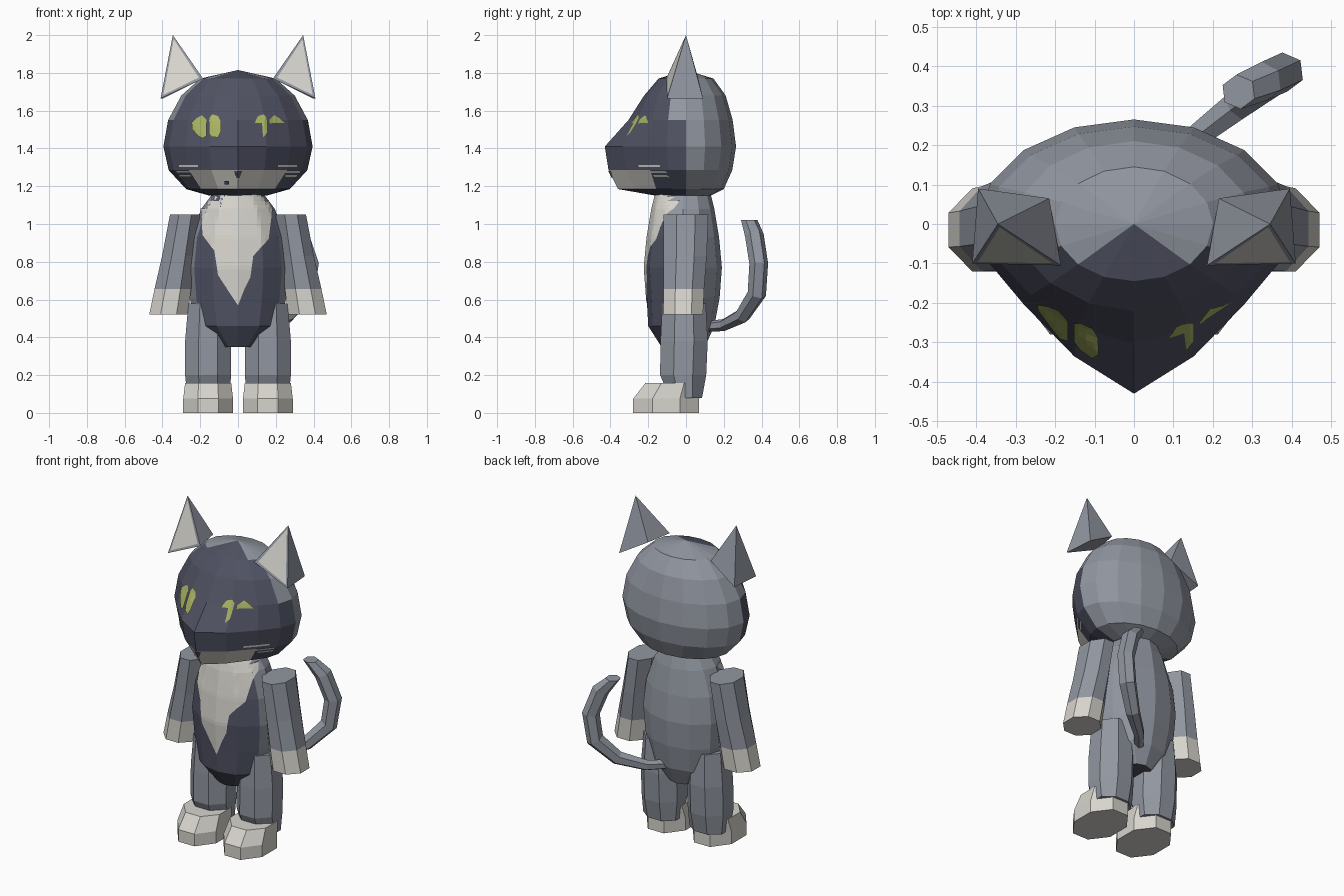
import bpy, bmesh, math
from mathutils import Vector
from mathutils.bvhtree import BVHTree

if "Cube" in bpy.data.objects:
    bpy.data.objects.remove(bpy.data.objects["Cube"])


def material(name, rgb):
    m = bpy.data.materials.new(name)
    m.diffuse_color = (*rgb, 1)
    m.use_nodes = True
    m.node_tree.nodes["Principled BSDF"].inputs["Base Color"].default_value = m.diffuse_color
    return m


GREY = material("grey_fur", (0.283, 0.305, 0.352))
DARK = material("dark_fur", (0.08, 0.085, 0.125))
LIGHT = material("light_fur", (0.68, 0.66, 0.61))
YELLOW = material("yellow_eye", (0.40, 0.456, 0.127))
MATS = [GREY, DARK, LIGHT, YELLOW]


def finish(name, bm, fix=True):
    if fix:
        bmesh.ops.recalc_face_normals(bm, faces=bm.faces)
    me = bpy.data.meshes.new(name)
    bm.to_mesh(me)
    bm.free()
    for m in MATS:
        me.materials.append(m)
    ob = bpy.data.objects.new(name, me)
    bpy.context.collection.objects.link(ob)
    return ob


def loft(name, rings, colour=lambda band, angle: 0, end_colour=(0, 0), poles=None):
    """Skin rings of points; colour by band and angle away from the front."""
    bm = bmesh.new()
    loops = [[bm.verts.new(p) for p in r] for r in rings]
    n = len(loops[0])

    def angle(i):
        a = (i + 0.5) * 360 / n
        return min(a, 360 - a)

    for b in range(len(loops) - 1):
        for i in range(n):
            j = (i + 1) % n
            f = bm.faces.new((loops[b][i], loops[b][j], loops[b + 1][j], loops[b + 1][i]))
            f.material_index = colour(b, angle(i))
    for e, loop in enumerate((loops[0], loops[-1])):
        if poles:
            p = bm.verts.new(poles[e])
            for i in range(n):
                f = bm.faces.new((loop[i], loop[(i + 1) % n], p))
                f.material_index = colour(-1 if e == 0 else len(loops) - 1, angle(i))
        else:
            bm.faces.new(loop).material_index = end_colour[e]
    return finish(name, bm)


def oval(cx, cy, z, rx, ry, n=8, turn=0.5):
    # Corner radius is enlarged so flat sides reach the given half widths
    k = 1 / math.cos(math.pi / n) if turn else 1
    return [(cx + k * rx * math.sin((i + turn) * 2 * math.pi / n),
             cy - k * ry * math.cos((i + turn) * 2 * math.pi / n), z) for i in range(n)]


def marking(name, outline, target, mat, step=0.02):
    """Thin patch drawn in x/z and laid onto the front of a part."""
    tree = BVHTree.FromPolygons([v.co for v in target.data.vertices],
                                [p.vertices for p in target.data.polygons])
    bm = bmesh.new()
    bm.faces.new([bm.verts.new((x, 0, z)) for x, z in outline])
    for axis in (0, 2):
        vals = [p[axis // 2] for p in outline]
        for k in range(math.ceil(min(vals) / step), math.floor(max(vals) / step) + 1):
            co, no = Vector(), Vector()
            co[axis], no[axis] = k * step, 1
            bmesh.ops.bisect_plane(bm, geom=bm.verts[:] + bm.edges[:] + bm.faces[:],
                                   plane_co=co, plane_no=no)
    bm.normal_update()
    for f in bm.faces:
        f.material_index = MATS.index(mat)
        if f.normal.y > 0:
            f.normal_flip()
    for v in bm.verts:
        hit, no, _, _ = tree.ray_cast(Vector((v.co.x, -2, v.co.z)), Vector((0, 1, 0)))
        if hit is None:
            hit, no, _, _ = tree.find_nearest(Vector((v.co.x, -0.2, v.co.z)))
        if no.y > 0:
            no = -no
        v.co = hit + no * 0.004
    return finish(name, bm, False)


# Head: oval rings with the muzzle pulled forward (z, half width, back, front)
HEAD = [(1.15, .15, .13, .16), (1.185, .275, .20, .36), (1.285, .367, .245, .41),
        (1.41, .395, .265, .43), (1.55, .37, .247, .305), (1.68, .30, .21, .222),
        (1.77, .20, .145, .145)]


def head_ring(z, rx, back, front):
    pts = []
    for i in range(16):
        a = i * math.pi / 8
        away = min(a, 2 * math.pi - a)
        push = (front - back) * max(0, 1 - away / math.radians(50))
        pts.append((rx * math.sin(a), -back * math.cos(a) - push, z))
    return pts


def head_colour(band, angle):
    if band == 1 and angle < 45:
        return 2
    limit = 45 if band == 6 else 67 if band >= 4 else 90
    return 1 if angle < limit else 0


head = loft("head", [head_ring(*r) for r in HEAD], head_colour,
            poles=((0, 0, 1.145), (0, 0, 1.815)))

# Torso: dark front, grey back (z, half width, front, back)
BODY = [(.35, .10, -.13, .10), (.46, .225, -.20, .15), (.61, .255, -.208, .178),
        (.77, .268, -.22, .19), (.93, .25, -.205, .175), (1.08, .195, -.18, .15),
        (1.18, .12, -.155, .125)]
body = loft("torso", [oval(0, (f + b) / 2, z, rx, (b - f) / 2, 12, 0) for z, rx, f, b in BODY],
            lambda band, angle: 1 if angle < 60 else 0, (1, 0))

# Chest bib
marking("chest_bib", [(-.14, 1.165), (-.195, 1.09), (-.185, .94), (-.125, .86), (-.105, .73),
                      (-.04, .63), (0, .57), (.035, .66), (.065, .72), (.08, .83), (.16, .92),
                      (.18, 1.08), (.14, 1.165)], body, LIGHT)

for side, label in ((-1, "left"), (1, "right")):
    # Arm with a light paw
    loft(label + "_arm", [oval(side * cx, cy, z, rx, ry) for z, cx, cy, rx, ry in
                          ((.52, .368, -.015, .102, .105), (.655, .345, -.012, .097, .108),
                           (.83, .315, -.004, .087, .114), (1.05, .28, 0, .08, .118))],
         lambda band, angle: 2 if band == 0 else 0, (2, 0))

    # Leg and foot
    loft(label + "_leg", [oval(side * .158, cy, z, rx, ry) for z, cy, rx, ry in
                          ((.08, 0, .11, .085), (.2, -.015, .122, .122), (.38, -.01, .122, .125),
                           (.58, -.01, .105, .115))])
    loft(label + "_foot", [oval(side * .158, cy, z, rx, ry) for z, cy, rx, ry in
                           ((0, -.105, .132, .175), (.075, -.105, .132, .175),
                            (.158, -.07, .122, .145))],
         lambda band, angle: 2, (2, 2))

    # Ear: four-sided spike with a light inset front
    bm = bmesh.new()
    a, b, c, d, tip = [bm.verts.new((side * x, y, z)) for x, y, z in
                       ((.185, -.105, 1.77), (.215, .065, 1.77), (.395, .09, 1.665),
                        (.41, -.10, 1.665), (.345, 0, 2.0))]
    front = bm.faces.new((a, d, tip))
    for vs in ((d, c, tip), (c, b, tip), (b, a, tip), (a, b, c, d)):
        bm.faces.new(vs)
    bmesh.ops.recalc_face_normals(bm, faces=bm.faces)
    bmesh.ops.inset_individual(bm, faces=[front], thickness=0.024)
    front.material_index = 2
    finish(label + "_ear", bm)

    # Eye halves, leaving a dark slit pupil between them
    def mirrored(pts):
        return [(side * x, z) for x, z in pts]

    marking(label + "_eye_inner", mirrored([(.088, 1.49), (.105, 1.455), (.135, 1.46), (.15, 1.48),
                                            (.15, 1.56), (.135, 1.578), (.105, 1.57), (.09, 1.54)]),
            head, YELLOW)
    marking(label + "_eye_outer", mirrored([(.165, 1.465), (.185, 1.452), (.21, 1.465), (.24, 1.50),
                                            (.243, 1.535), (.215, 1.56), (.19, 1.575), (.165, 1.55)]),
            head, YELLOW)

    # Whiskers and mouth corner
    for k, (z, x0, x1) in enumerate(((1.302, .21, .31), (1.272, .25, .325), (1.25, .25, .31))):
        marking(f"{label}_whisker_{k}", mirrored([(x0, z), (x1, z), (x1, z + .011), (x0, z + .011)]),
                head, LIGHT)
    marking(label + "_mouth", mirrored([(.045, 1.21), (.07, 1.21), (.07, 1.23), (.045, 1.23)]),
            head, DARK)

# Nose
marking("nose", [(-.02, 1.282), (-.006, 1.245), (.006, 1.245), (.02, 1.282)], head, DARK)

# Tail: six-sided tube swept along a curling path
PATH = [Vector(p) for p in ((.04, .09, .455), (.13, .20, .465), (.26, .30, .515), (.36, .375, .63),
                            (.382, .385, .79), (.33, .362, .94), (.265, .335, 1.02))]
RADII = (.028, .032, .042, .05, .05, .05, .044)
tail_rings = []
across = Vector((-.6, .8, 0))
for i, p in enumerate(PATH):
    t = (PATH[min(i + 1, 6)] - PATH[max(i - 1, 0)]).normalized()
    if i == 6:
        t = Vector((0, 0, 1))
    u = t.cross(across).normalized()
    w = t.cross(u)
    tail_rings.append([p + RADII[i] * (u * math.cos(k * math.pi / 3) + w * math.sin(k * math.pi / 3))
                       for k in range(6)])
loft("tail", tail_rings)
